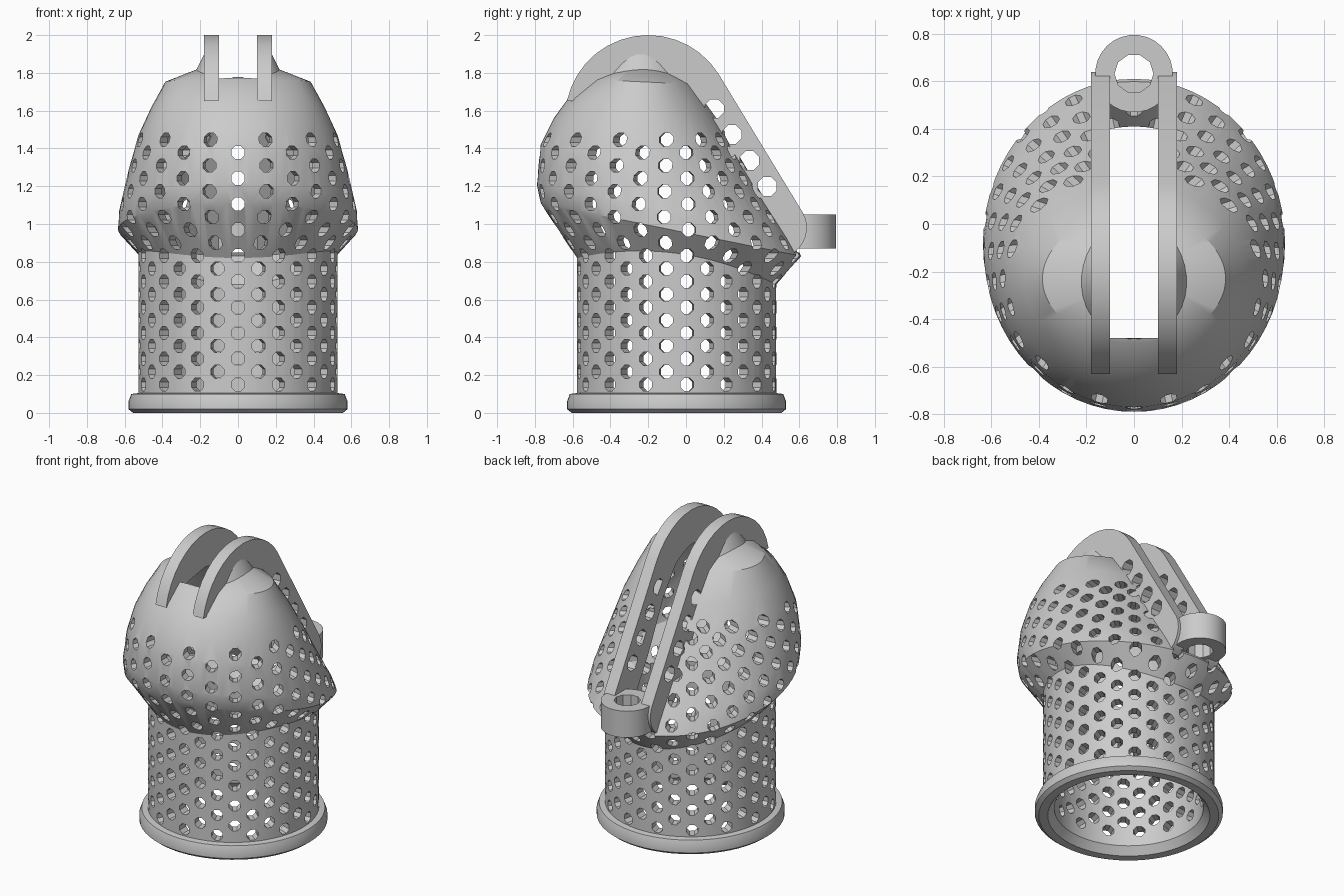
import bpy, bmesh
from math import sin, cos, pi, radians
from mathutils import Matrix, Vector

if "Cube" in bpy.data.objects:
    bpy.data.objects.remove(bpy.data.objects["Cube"], do_unlink=True)

CY = -0.05          # y of the tube axis
SEG = 64

grey = bpy.data.materials.new("plain grey")
grey.use_nodes = True
grey.diffuse_color = (0.6, 0.6, 0.6, 1)
grey.node_tree.nodes["Principled BSDF"].inputs["Base Color"].default_value = (0.6, 0.6, 0.6, 1)


def to_object(name, bm):
    bmesh.ops.recalc_face_normals(bm, faces=bm.faces)
    mesh = bpy.data.meshes.new(name)
    bm.to_mesh(mesh)
    bm.free()
    mesh.materials.append(grey)
    obj = bpy.data.objects.new(name, mesh)
    bpy.context.collection.objects.link(obj)
    return obj


def add_cylinder(bm, r, depth, matrix, sides, r2=None):
    turn = Matrix.Rotation(pi / sides, 4, 'Z')
    bmesh.ops.create_cone(bm, cap_ends=True, segments=sides, radius1=r,
                          radius2=r if r2 is None else r2, depth=depth, matrix=matrix @ turn)


def cut(obj, cutters):
    for c in cutters:
        c.hide_render = True
        mod = obj.modifiers.new("cut", 'BOOLEAN')
        mod.operation, mod.solver, mod.object = 'DIFFERENCE', 'EXACT', c
    graph = bpy.context.evaluated_depsgraph_get()
    graph.update()
    mesh = bpy.data.meshes.new_from_object(obj.evaluated_get(graph))
    obj.modifiers.clear()
    obj.data = mesh


def smooth(obj):
    bpy.ops.object.select_all(action='DESELECT')
    obj.select_set(True)
    bpy.context.view_layer.objects.active = obj
    bpy.ops.object.shade_smooth_by_angle(angle=radians(30))


# Shell sections: front y, front z, back y, back z, half width, side z
def round_ring(r, z):
    return (CY - r, z, CY + r, z, r, z)


def tilted(yf, zf, yb, zb, w):
    return (yf, zf, yb, zb, w, (zf + zb) / 2)


def joint(r):
    return (CY - r, 0.82, CY + r, 0.68, r, 0.845)


dome = [tilted(-0.77, 1.11, 0.61, 0.83, 0.635),
        tilted(-0.79, 1.21, 0.56, 0.92, 0.63),
        tilted(-0.77, 1.42, 0.42, 1.14, 0.58),
        tilted(-0.70, 1.56, 0.29, 1.36, 0.53),
        tilted(-0.62, 1.67, 0.17, 1.56, 0.46),
        tilted(-0.50, 1.765, 0.04, 1.74, 0.385),
        tilted(-0.37, 1.825, -0.07, 1.81, 0.22)]
lining = []
for k, (yf, zf, yb, zb, w, zs) in enumerate(dome):
    drop = 0.05 * k / 6
    lining.append((yf + 0.06, zf - drop, yb - 0.065, zb - drop, w - 0.06, zs - drop))

flange = [round_ring(*p) for p in ((0.555, 0), (0.58, 0.02), (0.58, 0.06), (0.565, 0.1), (0.528, 0.105))]
outer = flange + [joint(0.528)] + dome
inner = [round_ring(0.50, 0), round_ring(0.46, 0.05), joint(0.46)] + lining


def loft(bm, sections):
    rings = []
    for yf, zf, yb, zb, w, zs in sections:
        ring = []
        for i in range(SEG):
            a = 2 * pi * i / SEG
            c = cos(a)
            z = zs + (zf - zb) / 2 * c + ((zf + zb) / 2 - zs) * c * c
            ring.append(bm.verts.new((w * sin(a), (yf + yb) / 2 + (yf - yb) / 2 * c, z)))
        rings.append(ring)
    for a, b in zip(rings, rings[1:]):
        for i in range(SEG):
            j = (i + 1) % SEG
            bm.faces.new((a[i], a[j], b[j], b[i]))
    bm.faces.new(rings[0])
    bm.faces.new(rings[-1])


# One closed skin: over the outside, then back down the lining
bm = bmesh.new()
loft(bm, list(reversed(inner)) + outer)
caps = [f for f in bm.faces if len(f.verts) == SEG]
shell = to_object("perforated_shell", bm)

# Staggered radial holes
bm = bmesh.new()
for col in range(30):
    a = radians(12 * col)
    out = Vector((sin(a), -cos(a), 0))
    aim = out.to_track_quat('Z', 'Y').to_matrix().to_4x4()
    for row in range(10):
        z = 0.15 + 0.1365 * row + 0.068 * (col % 2)
        spot = Matrix.Translation(out * 0.55 + Vector((0, CY, z)))
        add_cylinder(bm, 0.038, 0.7, spot @ aim, 8)
hole_cutter = to_object("hole_cutter", bm)

# Slot through the crown and down the back
bm = bmesh.new()
bmesh.ops.create_cube(bm, size=1, matrix=Matrix.Translation((0, 0.26, 1.475)) @ Matrix.Diagonal((0.2, 1.48, 1.25, 1)))
slot_cutter = to_object("slot_cutter", bm)
cut(shell, [hole_cutter, slot_cutter])
smooth(shell)

# Conical boss under the rails
bm = bmesh.new()
add_cylinder(bm, 0.245, 0.15, Matrix.Translation((0, -0.24, 1.845)), 32, 0.17)
boss = to_object("crown_boss", bm)
cut(boss, [slot_cutter])
smooth(boss)


# Guide rails on both sides of the slot
def arc(cy, cz, r, start, end, n):
    angles = [radians(start + (end - start) * i / n) for i in range(n + 1)]
    return [(cy + r * cos(a), cz + r * sin(a)) for a in angles]


rail = arc(-0.2, 1.56, 0.44, 168, 32, 14) + arc(0.48, 0.98, 0.16, 32, -65, 8)
rail += [(0.48, 0.84), (0.26, 1.2), (0.06, 1.6), (-0.02, 1.71), (-0.2, 1.77), (-0.45, 1.73), (-0.56, 1.65)]

bm = bmesh.new()
sideways = Matrix.Rotation(pi / 2, 4, 'Y')
for i in range(4):
    place = Matrix.Translation((0, 0.15 + 0.0935 * i, 1.61 - 0.137 * i))
    add_cylinder(bm, 0.054, 0.6, place @ sideways, 8)
rail_hole_cutter = to_object("rail_hole_cutter", bm)

for side, x in (("left", 0.1), ("right", -0.18)):
    bm = bmesh.new()
    face = bm.faces.new([bm.verts.new((x, y, z)) for y, z in rail])
    grown = bmesh.ops.extrude_face_region(bm, geom=[face])
    bmesh.ops.translate(bm, vec=(0.08, 0, 0), verts=[v for v in grown["geom"] if isinstance(v, bmesh.types.BMVert)])
    fin = to_object(side + "_rail", bm)
    cut(fin, [rail_hole_cutter])
    smooth(fin)

# Eyelet at the back
centre = Matrix.Translation((0, 0.632, 0.96))
bm = bmesh.new()
add_cylinder(bm, 0.163, 0.18, centre, 28)
eyelet = to_object("eyelet", bm)
bm = bmesh.new()
add_cylinder(bm, 0.082, 0.5, centre, 10)
eyelet_cutter = to_object("eyelet_cutter", bm)
cut(eyelet, [eyelet_cutter])
smooth(eyelet)

for helper in (hole_cutter, slot_cutter, rail_hole_cutter, eyelet_cutter):
    bpy.data.objects.remove(helper, do_unlink=True)
